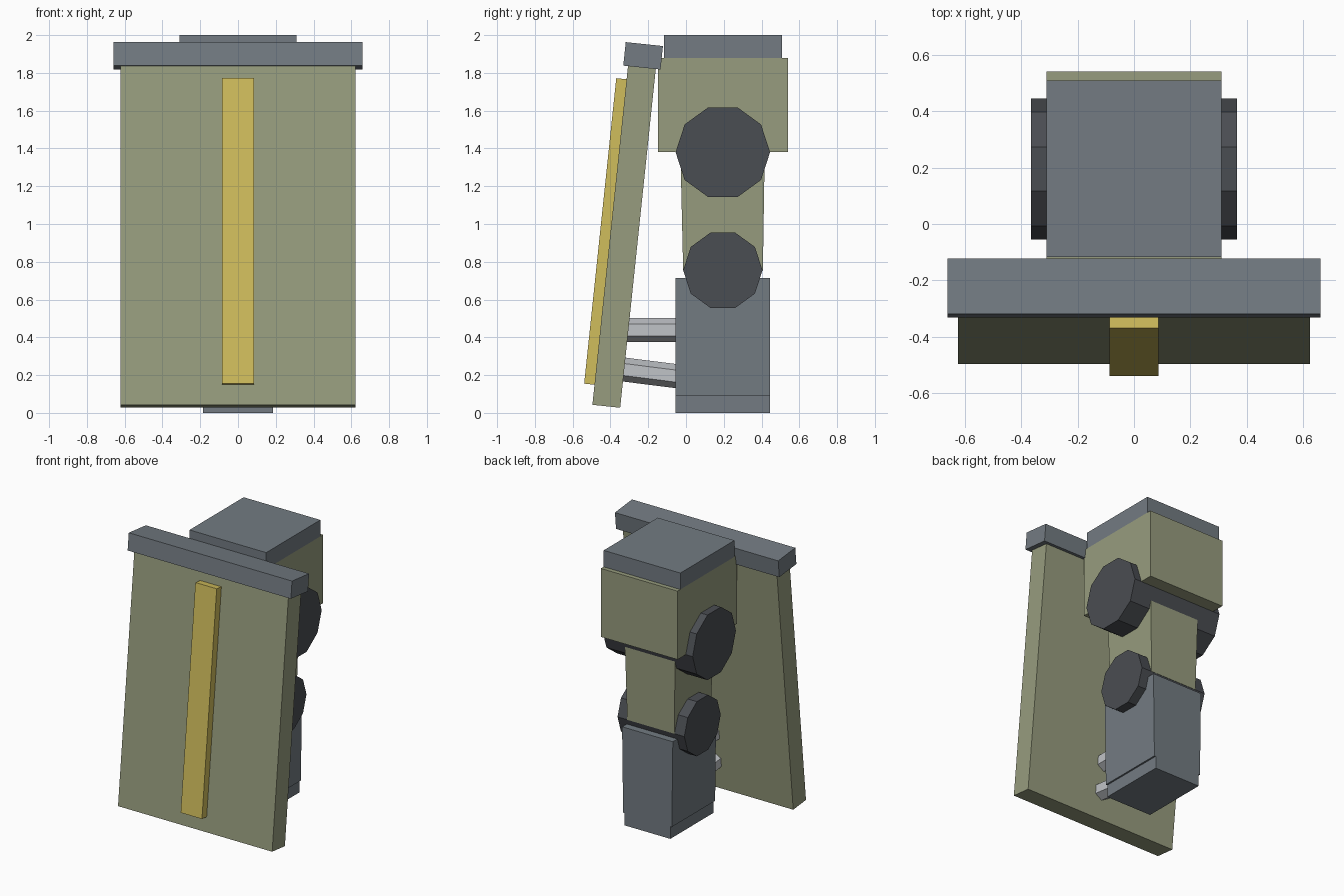
import bpy, bmesh, math
from mathutils import Matrix, Vector

if "Cube" in bpy.data.objects:
    bpy.data.objects.remove(bpy.data.objects["Cube"])


def material(name, rgb):
    m = bpy.data.materials.new(name)
    lin = [(c / 255 / 12.92) if c <= 10 else ((c / 255 + 0.055) / 1.055) ** 2.4 for c in rgb]
    m.diffuse_color = (*lin, 1)
    m.use_nodes = True
    m.node_tree.nodes["Principled BSDF"].inputs["Base Color"].default_value = m.diffuse_color
    return m


OLIVE = material("olive", (151, 156, 126))
GREY = material("blue grey", (115, 123, 130))
DARK = material("dark grey", (74, 77, 82))
YELLOW = material("yellow", (208, 189, 92))
LIGHT = material("light grey", (192, 195, 199))


def finish(name, bm, mat, matrix=Matrix()):
    bmesh.ops.recalc_face_normals(bm, faces=bm.faces)
    me = bpy.data.meshes.new(name)
    bm.to_mesh(me)
    bm.free()
    me.materials.append(mat)
    ob = bpy.data.objects.new(name, me)
    ob.matrix_world = matrix
    bpy.context.collection.objects.link(ob)
    return ob


def block(name, mat, hx, y, z, bottom=None, matrix=Matrix()):
    """Box; bottom = (half x, y0, y1) makes it taper."""
    bm = bmesh.new()
    bhx, by0, by1 = bottom or (hx, *y)
    rings = []
    for w, y0, y1, h in ((bhx, by0, by1, z[0]), (hx, y[0], y[1], z[1])):
        rings.append([bm.verts.new(c) for c in ((-w, y0, h), (w, y0, h), (w, y1, h), (-w, y1, h))])
    lo, hi = rings
    bm.faces.new(lo)
    bm.faces.new(hi)
    for i in range(4):
        j = (i + 1) % 4
        bm.faces.new((lo[i], lo[j], hi[j], hi[i]))
    return finish(name, bm, mat, matrix)


def rod(name, mat, a, b, radius, sides, spin=0.0):
    """Prism from a to b; spin turns the section about its axis."""
    a, b = Vector(a), Vector(b)
    d = b - a
    bm = bmesh.new()
    bmesh.ops.create_cone(bm, cap_ends=True, segments=sides, radius1=radius,
                          radius2=radius, depth=d.length)
    # local x of the section follows a fixed reference direction
    zax = d.normalized()
    ref = Vector((0, 0, 1)) if abs(zax.z) < 0.7 else Vector((1, 0, 0))
    xax = (ref - zax * ref.dot(zax)).normalized()
    yax = zax.cross(xax)
    rot = Matrix((xax, yax, zax)).transposed().to_4x4()
    m = Matrix.Translation((a + b) / 2) @ rot @ Matrix.Rotation(spin, 4, 'Z')
    bm.transform(m)
    return finish(name, bm, mat)


# arm: base, forearm, upper arm, shoulder and its cap
block("arm_base", GREY, 0.185, (-0.055, 0.445), (0, 0.09))
block("forearm", GREY, 0.205, (-0.055, 0.445), (0.09, 0.715), (0.197, -0.055, 0.445))
block("upper_arm", OLIVE, 0.205, (-0.03, 0.417), (0.755, 1.40), (0.19, -0.015, 0.407))
block("shoulder", OLIVE, 0.31, (-0.147, 0.54), (1.38, 1.88))
block("shoulder_cap", GREY, 0.31, (-0.117, 0.508), (1.88, 2.0))

# ten-sided joints with a corner at the top
rod("shoulder_joint", DARK, (-0.365, 0.195, 1.38), (0.365, 0.195, 1.38), 0.25, 10)
rod("elbow_joint", DARK, (-0.27, 0.195, 0.755), (0.27, 0.195, 0.755), 0.21, 10)

# shield, leaning back 6 degrees; local origin at the middle of its lower edge
lean = Matrix.Translation((0, -0.422, 0.035)) @ Matrix.Rotation(math.radians(-6), 4, 'X')
block("shield_plate", OLIVE, 0.623, (-0.074, 0.074), (0, 1.865), matrix=lean)
block("shield_top_rail", GREY, 0.66, (-0.099, 0.099), (1.803, 1.928), matrix=lean)
block("shield_stripe", YELLOW, 0.086, (-0.129, -0.07), (0.107, 1.733), matrix=lean)

# hexagonal struts holding the shield
rod("upper_strut", LIGHT, (0, -0.04, 0.44), (0, -0.36, 0.44), 0.0635, 6, math.radians(30))
rod("lower_strut", LIGHT, (0, -0.04, 0.193), (0, -0.38, 0.236), 0.0635, 6, math.radians(30))
